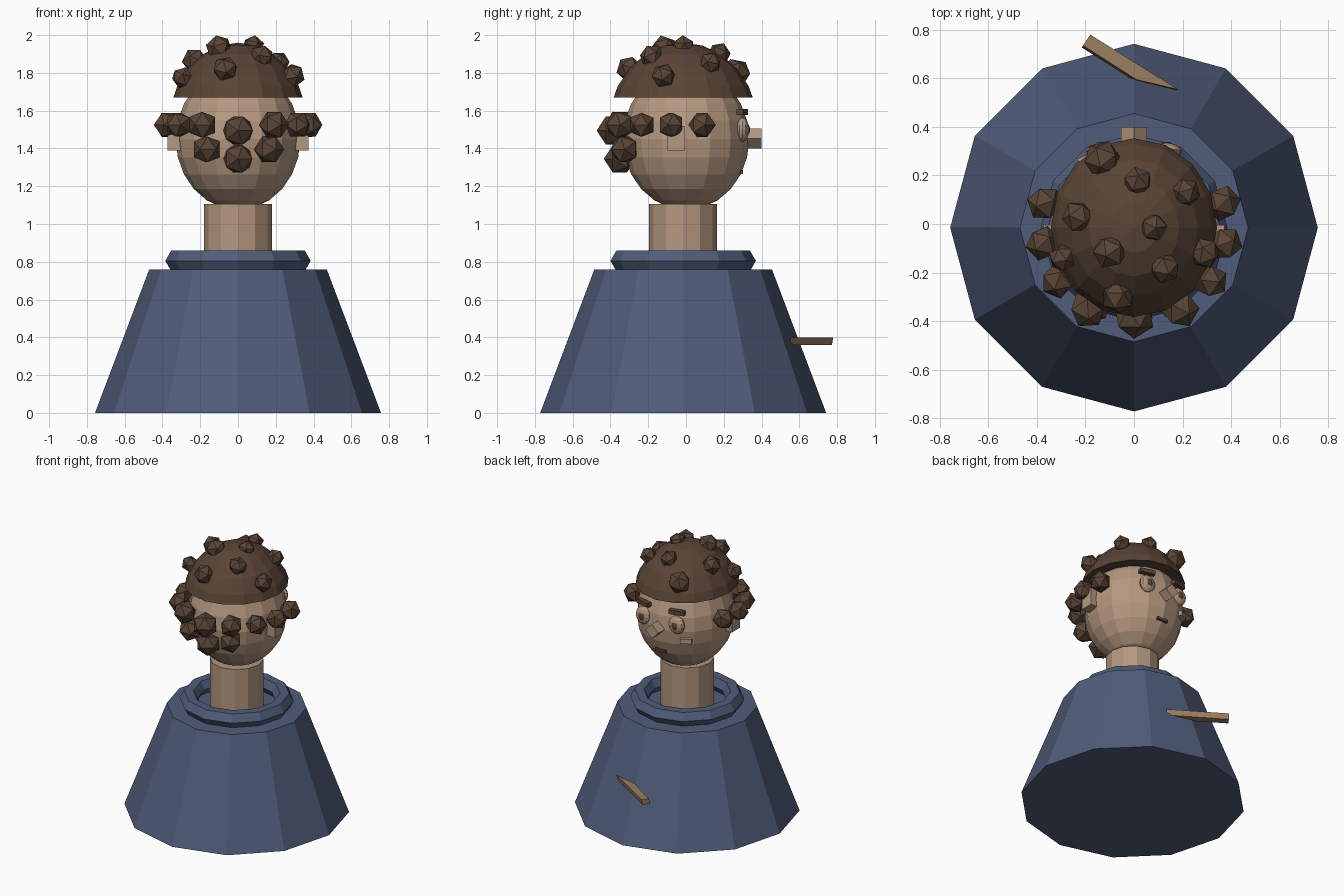
import bpy, bmesh, math
from mathutils import Vector, Matrix

if "Cube" in bpy.data.objects:
    bpy.data.objects.remove(bpy.data.objects["Cube"])


def material(name, rgb):
    m = bpy.data.materials.new(name)
    m.diffuse_color = (*rgb, 1)
    m.use_nodes = True
    m.node_tree.nodes["Principled BSDF"].inputs["Base Color"].default_value = m.diffuse_color
    return m


BLUE = material("navy_cloth", (0.08, 0.108, 0.195))
SKIN = material("skin", (0.46, 0.315, 0.215))
HAIR = material("brown_hair", (0.10, 0.058, 0.036))
WOOD = material("tan_wood", (0.33, 0.21, 0.12))


def finish(name, bm, mat):
    bmesh.ops.recalc_face_normals(bm, faces=bm.faces)
    me = bpy.data.meshes.new(name)
    bm.to_mesh(me)
    bm.free()
    me.materials.append(mat)
    ob = bpy.data.objects.new(name, me)
    bpy.context.collection.objects.link(ob)
    return ob


def place(loc, scale=(1, 1, 1), rot=None):
    return Matrix.Translation(loc) @ (rot or Matrix()) @ Matrix.Diagonal((*scale, 1))


def cone(name, loc_y, z0, z1, r0, r1, sides, mat):
    bm = bmesh.new()
    bmesh.ops.create_cone(bm, cap_ends=True, segments=sides, radius1=r0, radius2=r1,
                          depth=z1 - z0, matrix=place((0, loc_y, (z0 + z1) / 2)))
    return finish(name, bm, mat)


def sphere(name, loc, scale, mat, seg=16, rings=12, cut=None):
    bm = bmesh.new()
    bmesh.ops.create_uvsphere(bm, u_segments=seg, v_segments=rings, radius=1,
                              matrix=place(loc, scale))
    if cut:
        bmesh.ops.bisect_plane(bm, geom=bm.verts[:] + bm.edges[:] + bm.faces[:],
                               plane_co=(0, 0, cut), plane_no=(0, 0, 1), clear_inner=True)
        bmesh.ops.holes_fill(bm, edges=[e for e in bm.edges if e.is_boundary])
    return finish(name, bm, mat)


def box(name, loc, size, mat, rot=None):
    bm = bmesh.new()
    bmesh.ops.create_cube(bm, size=1, matrix=place(loc, size, rot))
    return finish(name, bm, mat)


def curl(name, loc, r, outward):
    # low-poly curl with one corner pointing away from the head
    bm = bmesh.new()
    rot = Vector(outward).to_track_quat('Z', 'Y').to_matrix().to_4x4()
    bmesh.ops.create_icosphere(bm, subdivisions=1, radius=r, matrix=place(loc, rot=rot))
    return finish(name, bm, HAIR)


# Torso and neck
cone("torso", -0.015, 0, 0.76, 0.757, 0.47, 12, BLUE)
cone("neck", -0.015, 0.75, 1.107, 0.18, 0.18, 12, SKIN)

# Collar ring
bpy.ops.mesh.primitive_torus_add(location=(0, -0.015, 0.805), major_segments=12,
                                 minor_segments=6, major_radius=0.323, minor_radius=0.062)
collar = bpy.context.object
collar.name = "collar"
collar.data.materials.append(BLUE)

# Head and hair cap
sphere("head", (0, 0, 1.45), (0.33, 0.335, 0.375), SKIN)
sphere("hair_cap", (0, -0.015, 1.5), (0.372, 0.4, 0.46), HAIR, cut=1.67)

# Curls scattered over the cap
cap_curls = [(-.13, .265, 1.80, .08), (.015, .175, 1.90, .062), (.215, .13, 1.855, .06),
             (-.23, .03, 1.865, .068), (.08, -.015, 1.94, .06), (-.1, -.115, 1.93, .072),
             (.125, -.18, 1.885, .066), (.29, -.12, 1.785, .066), (-.295, -.14, 1.775, .058),
             (-.067, -.3, 1.82, .07)]
for i, (x, y, z, r) in enumerate(cap_curls):
    curl(f"cap_curl_{i}", (x, y, z), r, (x, y, z - 1.5))

# Curls wrapping the back and sides of the head
back_curls = [(0, -.385, 1.495, .088), (.19, -.35, 1.525, .08), (.315, -.235, 1.525, .073),
              (.375, -.08, 1.525, .073), (.367, .085, 1.525, .075),
              (0, -.35, 1.345, .085), (.165, -.325, 1.395, .08)]
for i, (x, y, z, r) in enumerate(back_curls):
    for s in ((1, -1) if x else (1,)):
        curl(f"back_curl_{i}_{'r' if s > 0 else 'l'}", (s * x, y, z), r, (s * x, y, 0))

# Ears, eyes and brows on both sides
for s, side in ((1, "right"), (-1, "left")):
    box(f"ear_{side}", (s * 0.335, -0.052, 1.455), (0.075, 0.095, 0.13), SKIN)
    sphere(f"eye_{side}", (s * 0.135, 0.30, 1.5), (0.062, 0.034, 0.065), SKIN, 12, 8)
    sphere(f"pupil_{side}", (s * 0.135, 0.323, 1.5), (0.027, 0.016, 0.03), HAIR, 10, 6)
    box(f"brow_{side}", (s * 0.135, 0.298, 1.593), (0.11, 0.035, 0.03), HAIR,
        Matrix.Rotation(s * -0.25, 4, 'Z'))

# Nose, mouth and cheek mark
box("nose", (0, 0.355, 1.453), (0.075, 0.09, 0.075), SKIN, Matrix.Rotation(math.pi / 4, 4, 'Y'))
box("mouth", (0, 0.285, 1.275), (0.085, 0.035, 0.02), HAIR)
box("cheek_mark", (-0.19, 0.27, 1.386), (0.08, 0.035, 0.035), SKIN,
    Matrix.Rotation(0.5, 4, 'Z'))

# Tapered wooden splinter behind the torso
bm = bmesh.new()
outline = [(-.18, .78), (-.21, .735), (.01, .595), (.18, .555)]
top = [bm.verts.new((x, y, 0.40)) for x, y in outline]
low = [bm.verts.new((x - 0.005, y - 0.008, 0.36)) for x, y in outline]
bm.faces.new(top)
bm.faces.new(low[::-1])
for i in range(4):
    j = (i + 1) % 4
    bm.faces.new((top[i], low[i], low[j], top[j]))
finish("wood_splinter", bm, WOOD)
